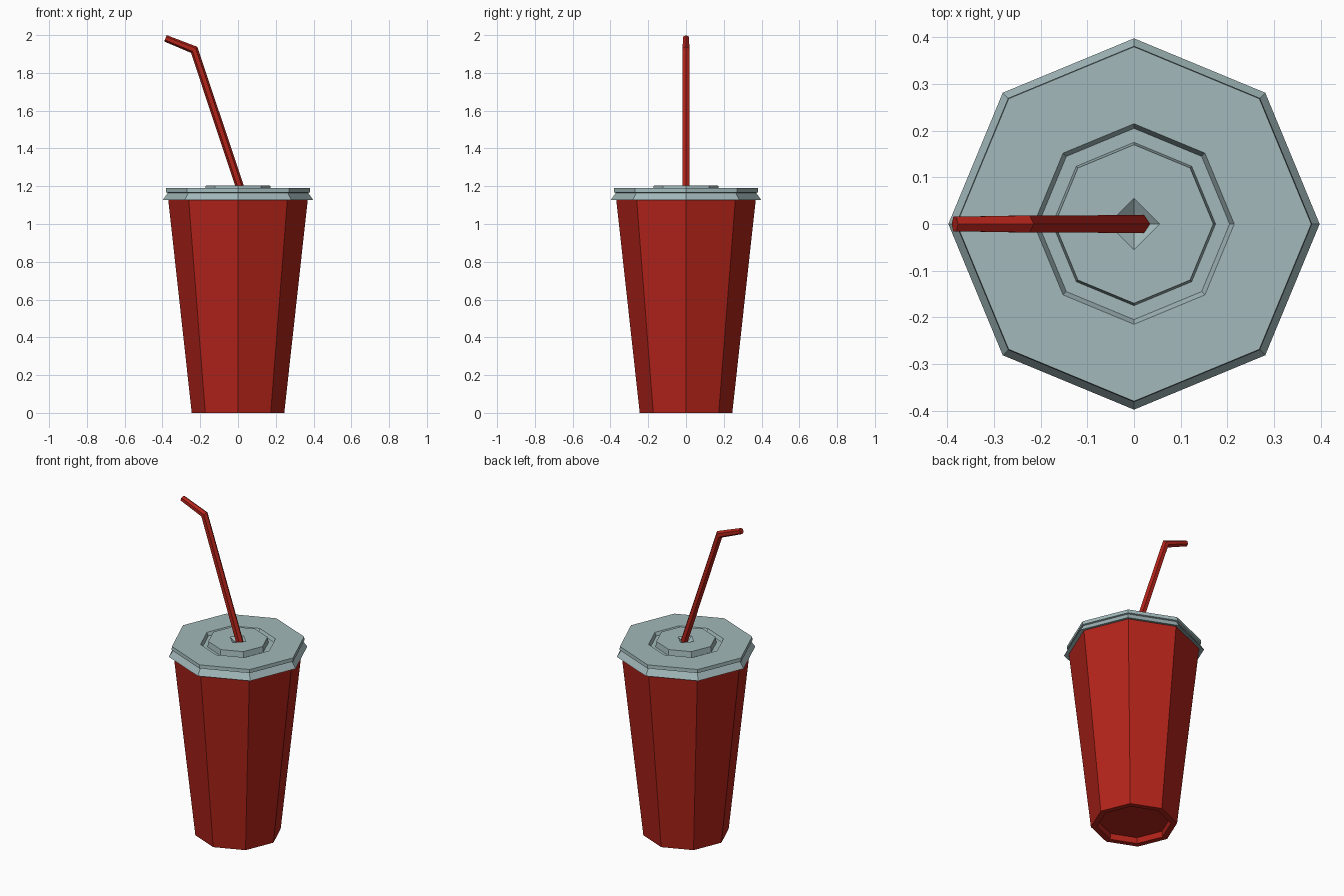
import bpy, bmesh
from math import cos, sin, pi
from mathutils import Vector

if "Cube" in bpy.data.objects:
    bpy.data.objects.remove(bpy.data.objects["Cube"])


def material(name, rgb):
    m = bpy.data.materials.new(name)
    m.diffuse_color = (*rgb, 1)
    m.use_nodes = True
    m.node_tree.nodes["Principled BSDF"].inputs["Base Color"].default_value = m.diffuse_color
    return m


def loft(name, rings, mat, cap_start=False, cap_end=False):
    """Skin a list of equal-length point rings into a mesh object."""
    bm = bmesh.new()
    loops = [[bm.verts.new(p) for p in ring] for ring in rings]
    n = len(loops[0])
    for a, b in zip(loops, loops[1:]):
        for i in range(n):
            j = (i + 1) % n
            bm.faces.new((a[i], a[j], b[j], b[i]))
    if cap_start:
        bm.faces.new(loops[0][::-1])
    if cap_end:
        bm.faces.new(loops[-1])
    bmesh.ops.remove_doubles(bm, verts=bm.verts, dist=1e-5)
    mesh = bpy.data.meshes.new(name)
    bm.to_mesh(mesh)
    bm.free()
    mesh.materials.append(mat)
    obj = bpy.data.objects.new(name, mesh)
    bpy.context.collection.objects.link(obj)
    return obj


def octagon(r, z, mid=1.0):
    """Eight points; mid scales the off-axis corners (0.707 gives a diamond)."""
    return [(r * (mid if i % 2 else 1) * cos(i * pi / 4),
             r * (mid if i % 2 else 1) * sin(i * pi / 4), z) for i in range(8)]


red = material("red", (0.45, 0.017, 0.01))
pale = material("pale_blue_grey", (0.36, 0.48, 0.49))

# Tapered cup with a recessed base
loft("cup", [octagon(r, z) for r, z in
             [(0.205, 0.035), (0.21, 0), (0.245, 0), (0.37, 1.135)]],
     red, cap_start=True)

# Lid: flared skirt, undercut rim, recessed ring, raised centre, dented straw slot
lid_profile = [(0.366, 1.135), (0.398, 1.127), (0.372, 1.165), (0.382, 1.168),
               (0.38, 1.19), (0.215, 1.19), (0.205, 1.17), (0.175, 1.17),
               (0.17, 1.205)]
slot = [octagon(0.055, 1.205, 0.7071), octagon(0.004, 1.175, 0.7071)]
loft("lid", [octagon(r, z) for r, z in lid_profile] + slot, pale, cap_end=True)

# Bent six-sided straw, mitred at the elbow
path = [Vector((0.017, 0, 1.175)), Vector((-0.232, 0, 1.922)),
        Vector((-0.384, 0, 1.983))]
d1 = (path[1] - path[0]).normalized()
d2 = (path[2] - path[1]).normalized()
bend = (d1 + d2).normalized()
straw_rings = []
for p, d, r in zip(path, (d1, bend, d2), (0.022, 0.021, 0.018)):
    side = Vector((d.z, 0, -d.x)) / d.dot(d1 if d is not d2 else d2)
    straw_rings.append([p + side * r * cos(k * pi / 3)
                        + Vector((0, r * sin(k * pi / 3), 0)) for k in range(6)])
loft("straw", straw_rings, red, cap_start=True, cap_end=True)
